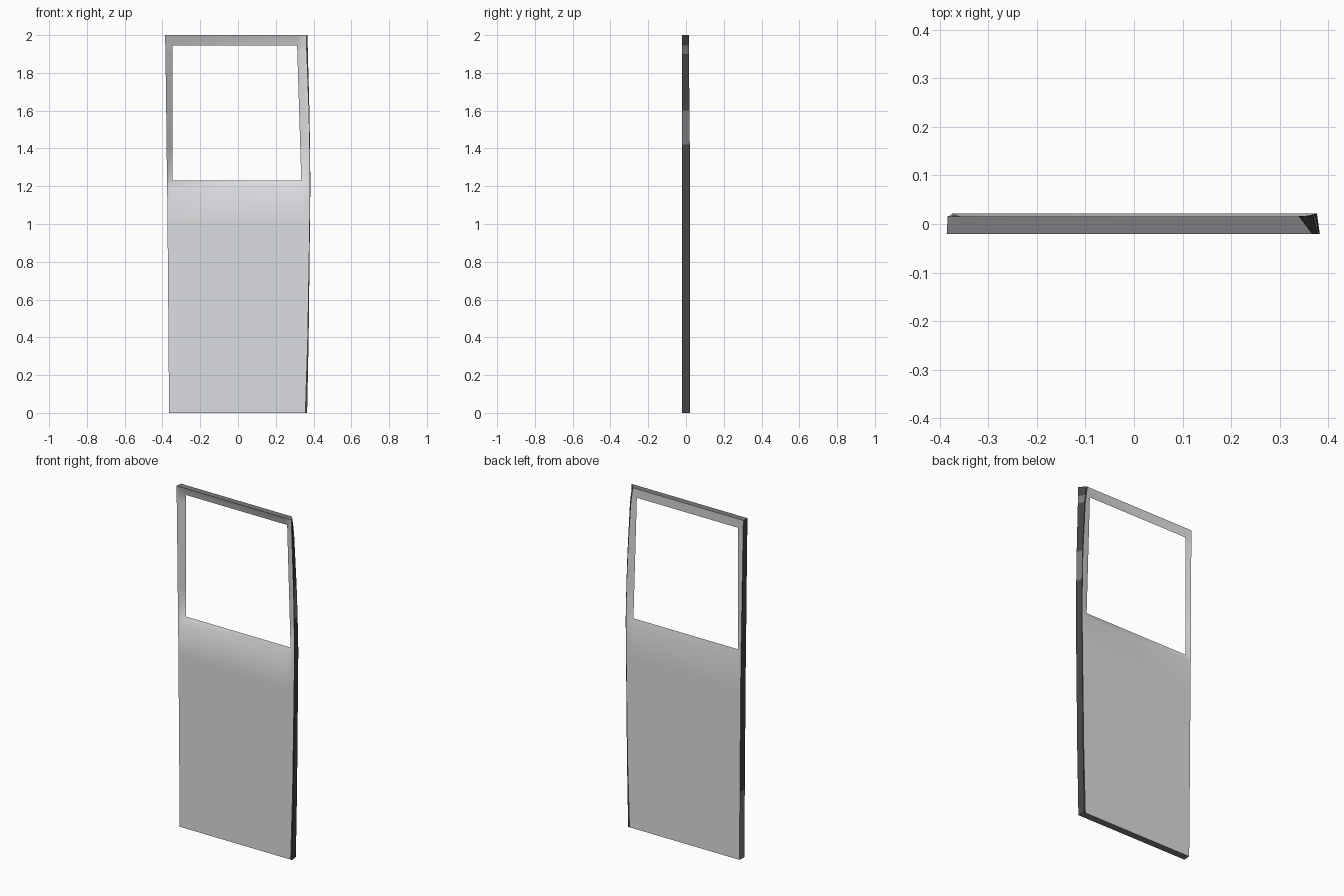
import bpy, bmesh

if "Cube" in bpy.data.objects:
    bpy.data.objects.remove(bpy.data.objects["Cube"])

def material(name, c):
    m = bpy.data.materials.new(name)
    m.diffuse_color = (*c, 1)
    m.use_nodes = True
    m.node_tree.nodes["Principled BSDF"].inputs["Base Color"].default_value = m.diffuse_color
    return m

mats = [material("light grey paint", (0.72, 0.725, 0.75)),
        material("dark edge", (0.062, 0.062, 0.064)),
        material("mid grey edge", (0.2, 0.205, 0.215))]
PANEL, DARK, MID = 0, 1, 2

# z, left, right, back-right inset, back y, width of dark strip at the right
ROWS = [(0.0, -0.365, 0.366, 0.004, 0.021, 0.012),
        (0.4, -0.368, 0.374, 0.005, 0.022, 0.007),
        (1.0, -0.373, 0.381, 0.006, 0.022, 0.004),
        (1.19, -0.375, 0.383, 0.006, 0.022, 0.004),
        (1.23, -0.376, 0.383, 0.006, 0.022, 0.004),
        (1.42, -0.378, 0.381, 0.007, 0.020, 0.004),
        (1.6, -0.380, 0.378, 0.009, 0.018, 0.005),
        (1.9, -0.384, 0.370, 0.016, 0.016, 0.008),
        (1.945, -0.385, 0.369, 0.020, 0.016, 0.009),
        (2.0, -0.386, 0.368, 0.027, 0.015, 0.009)]
WIN_LO, WIN_HI = 4, 8      # rows bounding the window opening
FRONT_Y = -0.021
RIM_Y = 0.010              # both skins slope in to meet at the window rim

bm = bmesh.new()

def grid(back):
    """One skin of the door: window columns in the middle, dark strip at right."""
    out = []
    for r, (z, left, right, inset, by, strip) in enumerate(ROWS):
        t = min(max((z - 1.23) / 0.715, 0), 1)
        xs = [left, -0.346, 0.335 - 0.022 * t, right - strip, right]
        if back:
            xs[0] += 0.002
            xs[3] -= inset
            xs[4] -= inset
        ys = [by if back else FRONT_Y] * 5
        if WIN_LO <= r <= WIN_HI:
            ys[1] = ys[2] = RIM_Y
        out.append([bm.verts.new((x, y, z)) for x, y in zip(xs, ys)])
    return out

def face(a, b, c, d, mat):
    bm.faces.new((a, b, c, d)).material_index = mat

F, B = grid(False), grid(True)
last = len(ROWS) - 1
for r in range(last):
    # front and back skins
    for c in range(4):
        if c == 1 and WIN_LO <= r < WIN_HI:
            continue
        for g in (F, B):
            face(g[r][c], g[r][c + 1], g[r + 1][c + 1], g[r + 1][c],
                 DARK if c == 3 else PANEL)
    # outer side edges
    face(F[r][0], F[r + 1][0], B[r + 1][0], B[r][0], MID if r == 0 else DARK)
    face(F[r][4], F[r + 1][4], B[r + 1][4], B[r][4], MID if r in (5, 7) else DARK)
# top and bottom edges
for c in range(4):
    face(F[0][c], F[0][c + 1], B[0][c + 1], B[0][c], MID)
    face(F[last][c], F[last][c + 1], B[last][c + 1], B[last][c], MID)

# weld the two skins along the window rim
bmesh.ops.remove_doubles(bm, verts=bm.verts, dist=0.0005)
bmesh.ops.recalc_face_normals(bm, faces=bm.faces)
mesh = bpy.data.meshes.new("door_panel")
bm.to_mesh(mesh)
bm.free()
for m in mats:
    mesh.materials.append(m)
door = bpy.data.objects.new("door_panel", mesh)
bpy.context.collection.objects.link(door)
bpy.context.view_layer.objects.active = door
door.select_set(True)
bpy.ops.object.shade_smooth_by_angle(angle=0.8)
